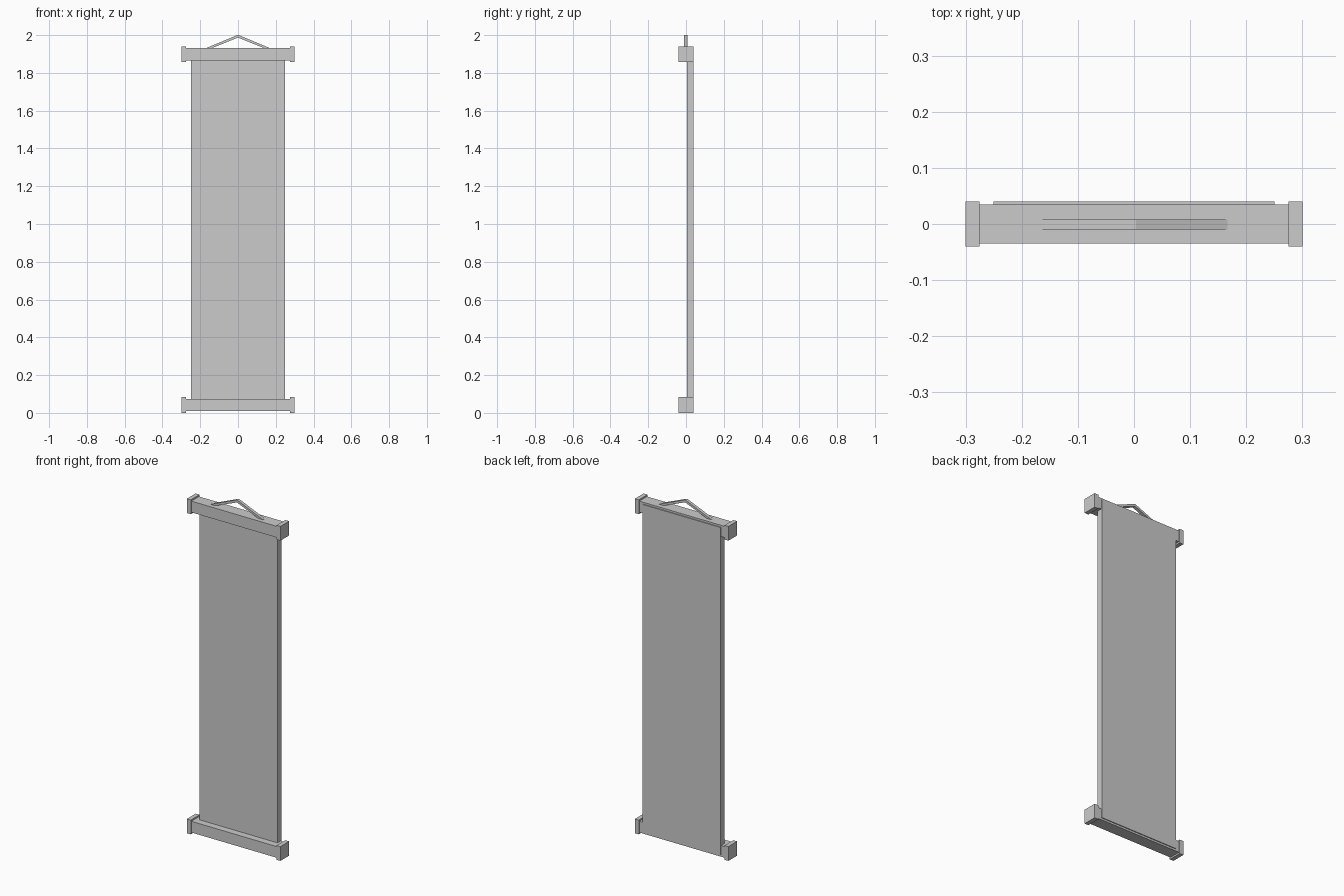
import bpy
import bmesh

if "Cube" in bpy.data.objects:
    bpy.data.objects.remove(bpy.data.objects["Cube"])


def box(name, lo, hi):
    """Axis-aligned box between two corners."""
    bm = bmesh.new()
    bmesh.ops.create_cube(bm, size=1)
    for v in bm.verts:
        v.co = [(a + b) / 2 + c * (b - a) for a, b, c in zip(lo, hi, v.co)]
    return finish(name, bm)


def finish(name, bm):
    bmesh.ops.recalc_face_normals(bm, faces=bm.faces)
    mesh = bpy.data.meshes.new(name)
    bm.to_mesh(mesh)
    bm.free()
    obj = bpy.data.objects.new(name, mesh)
    bpy.context.collection.objects.link(obj)
    return obj


# Rods with square end caps, bottom and top
for label, z in (("bottom", 0.0415), ("top", 1.8985)):
    box(label + "_rod", (-0.276, -0.035, z - 0.0325), (0.276, 0.035, z + 0.0325))
    for side, x in (("left", -0.2875), ("right", 0.2875)):
        box(f"{label}_cap_{side}", (x - 0.0125, -0.04, z - 0.0415),
            (x + 0.0125, 0.04, z + 0.0415))

# Hanging cloth panel, slightly proud of the rods at the back
box("cloth_panel", (-0.25, 0.005, 0.02), (0.25, 0.04, 1.92))

# Bent hanging cord: chevron profile extruded in depth
profile = [(-0.167, 1.932), (-0.005, 1.999), (0.005, 1.999), (0.167, 1.932),
           (0.162, 1.921), (0, 1.987), (-0.162, 1.921)]
profile[1:3] = [(-0.004, 2.0), (0.004, 2.0)]
bm = bmesh.new()
face = bm.faces.new([bm.verts.new((x, -0.01, z)) for x, z in profile])
ext = bmesh.ops.extrude_face_region(bm, geom=[face])
moved = [g for g in ext["geom"] if isinstance(g, bmesh.types.BMVert)]
bmesh.ops.translate(bm, verts=moved, vec=(0, 0.018, 0))
finish("hanging_cord", bm)
